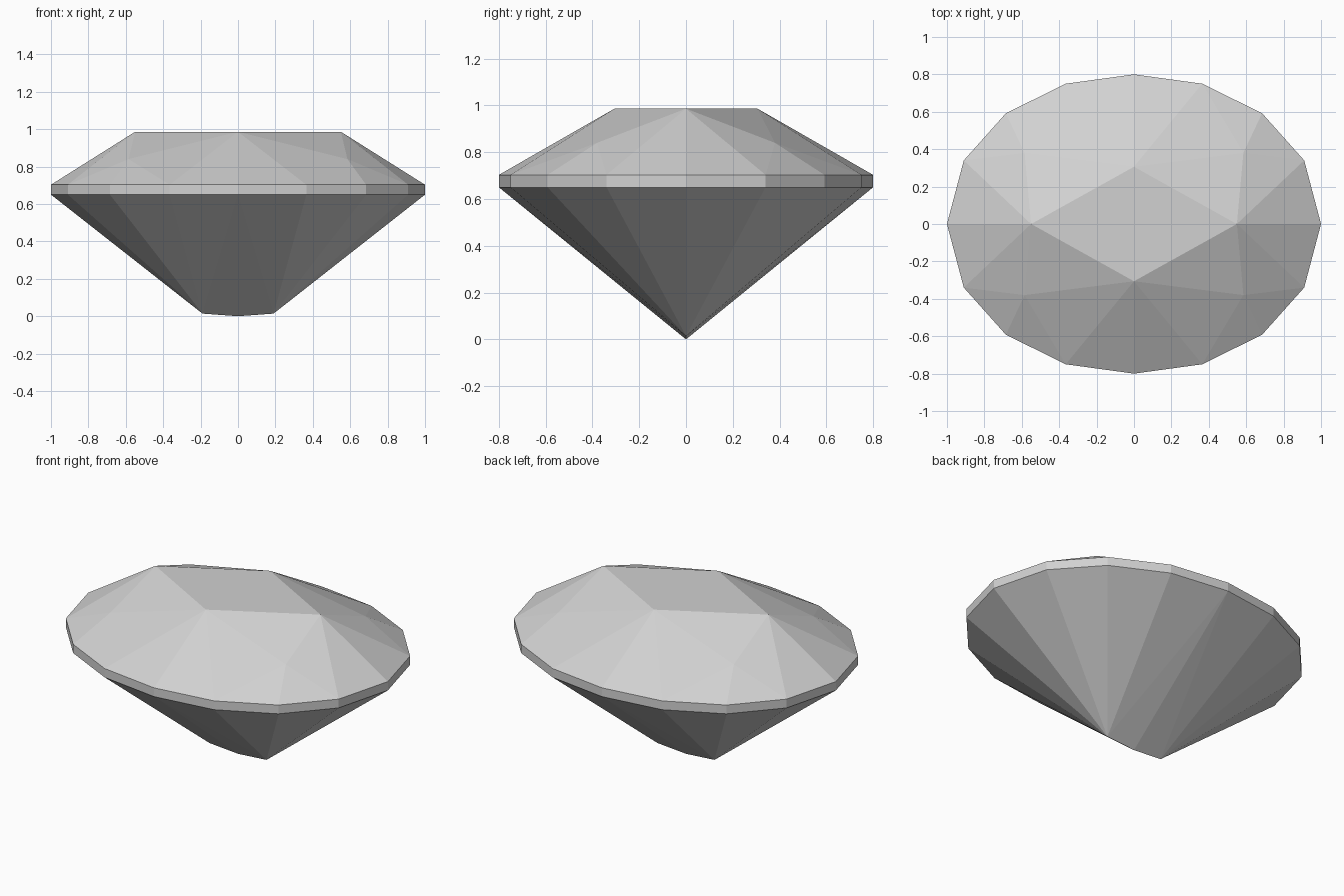
import bpy
import bmesh
from math import radians

cube = bpy.data.objects.get("Cube")
if cube:
    bpy.data.objects.remove(cube)


def mirrored(points):
    """Reflect each point across the x and y centre planes."""
    return sorted({(sx * x, sy * y, z) for x, y, z in points
                   for sx in (1, -1) for sy in (1, -1)})


# Quarter outline of the oval girdle
outline = [(1, 0), (0.91, 0.34), (0.685, 0.592), (0.365, 0.75), (0, 0.8)]
girdle_bottom, girdle_top, table_height = 0.65, 0.703, 0.986

corners = [(x, y, z) for x, y in outline for z in (girdle_bottom, girdle_top)]
# Table corners and the crown facet points below them
corners += [(0.55, 0, table_height), (0, 0.306, table_height), (0.585, 0.38, 0.84)]
# Short keel at the bottom of the pavilion
corners += [(0.19, 0, 0.014), (0, 0, 0)]

# Facets are the convex shell around the corners
bm = bmesh.new()
for corner in mirrored(corners):
    bm.verts.new(corner)
bmesh.ops.remove_doubles(bm, verts=bm.verts, dist=0.0001)
bmesh.ops.convex_hull(bm, input=bm.verts)
bmesh.ops.dissolve_limit(bm, angle_limit=radians(0.3), verts=bm.verts, edges=bm.edges)
bmesh.ops.recalc_face_normals(bm, faces=bm.faces)
mesh = bpy.data.meshes.new("cut_gemstone")
bm.to_mesh(mesh)
bm.free()

gem = bpy.data.objects.new("cut_gemstone", mesh)
bpy.context.collection.objects.link(gem)

# Pale grey stone
stone = bpy.data.materials.new("pale_grey")
stone.use_nodes = True
colour = (0.64, 0.64, 0.64, 1)
stone.diffuse_color = colour
stone.node_tree.nodes["Principled BSDF"].inputs["Base Color"].default_value = colour
mesh.materials.append(stone)
